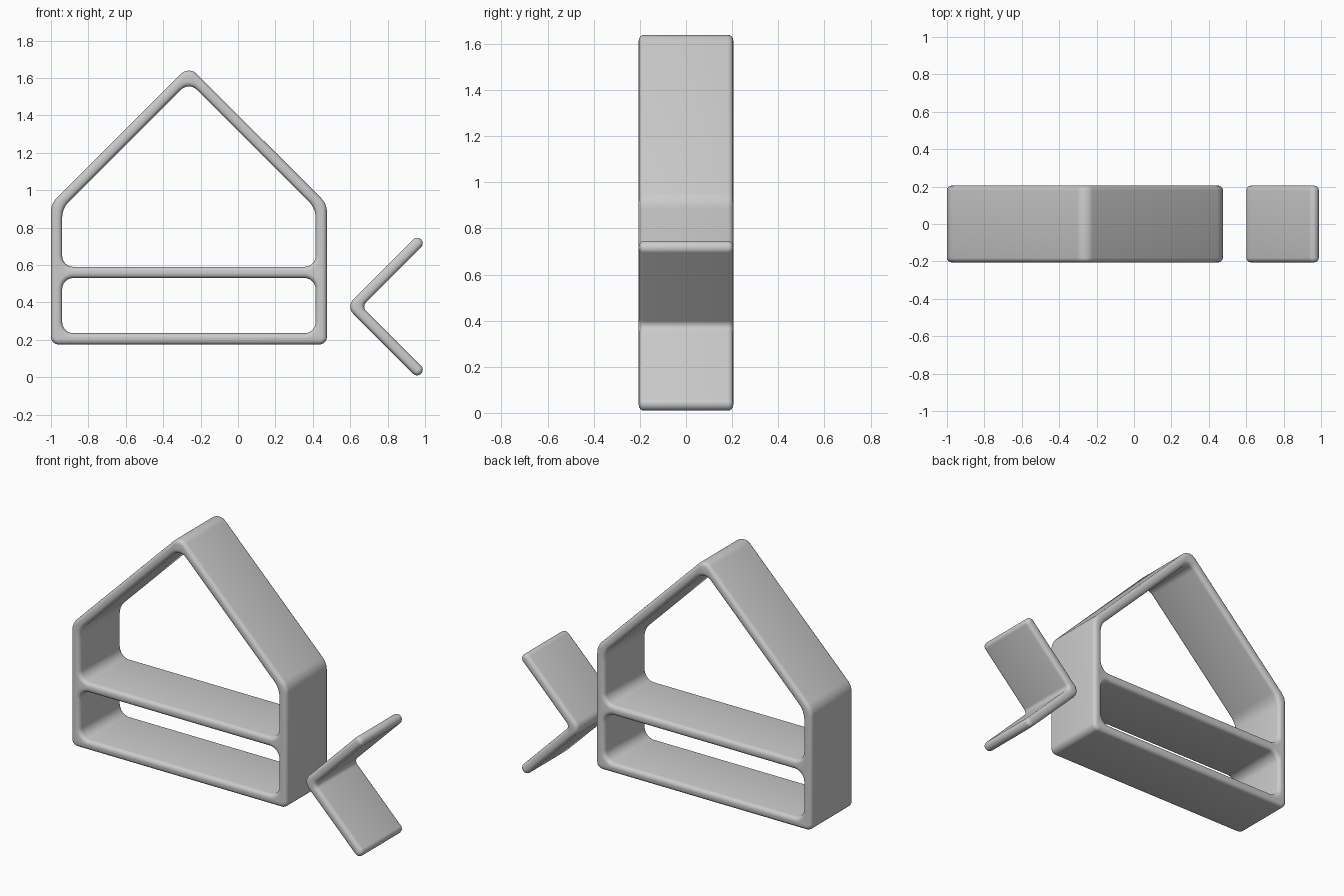
import bpy
import math
from mathutils import Vector, Matrix

if "Cube" in bpy.data.objects:
    bpy.data.objects.remove(bpy.data.objects["Cube"], do_unlink=True)

DEPTH = 0.205    # half depth along y
EDGE = 0.024     # rounding of the front and back rims
WALL = 0.06      # board thickness
DIAG = WALL * math.sqrt(2)

grey = bpy.data.materials.new("plain grey")
grey.use_nodes = True
COLOUR = (0.6, 0.6, 0.6, 1)
grey.diffuse_color = COLOUR
grey.node_tree.nodes["Principled BSDF"].inputs["Base Color"].default_value = COLOUR


def rounded(corners, steps=8):
    """Closed outline from (x, z, radius) corners, each replaced by an arc."""
    out = []
    for i, (x, z, r) in enumerate(corners):
        p = Vector((x, z))
        a = (Vector(corners[i - 1][:2]) - p).normalized()
        b = (Vector(corners[(i + 1) % len(corners)][:2]) - p).normalized()
        half = a.angle(b) / 2
        centre = p + (a + b).normalized() * r / math.sin(half)
        start = p + a * r / math.tan(half) - centre
        end = p + b * r / math.tan(half) - centre
        sweep = start.angle_signed(end)
        for k in range(steps + 1):
            t = -sweep * k / steps
            c, s = math.cos(t), math.sin(t)
            out.append(centre + Vector((c * start.x - s * start.y, s * start.x + c * start.y)))
    return out


def board(name, outlines):
    """Extrude filled outlines along y with soft rims."""
    curve = bpy.data.curves.new(name, "CURVE")
    curve.dimensions = "2D"
    curve.fill_mode = "BOTH"
    curve.extrude = DEPTH - EDGE
    curve.bevel_depth = EDGE
    curve.bevel_resolution = 3
    curve.offset = -EDGE
    for outline in outlines:
        spline = curve.splines.new("POLY")
        spline.points.add(len(outline) - 1)
        for point, co in zip(spline.points, outline):
            point.co = (co.x, co.y, 0, 1)
        spline.use_cyclic_u = True
    helper = bpy.data.objects.new(name + " profile", curve)
    bpy.context.collection.objects.link(helper)
    graph = bpy.context.evaluated_depsgraph_get()
    mesh = bpy.data.meshes.new_from_object(helper.evaluated_get(graph))
    bpy.data.objects.remove(helper, do_unlink=True)
    mesh.transform(Matrix.Rotation(math.pi / 2, 4, "X"))
    mesh.materials.clear()
    mesh.materials.append(grey)
    obj = bpy.data.objects.new(name, mesh)
    bpy.context.collection.objects.link(obj)
    bpy.ops.object.select_all(action="DESELECT")
    obj.select_set(True)
    bpy.context.view_layer.objects.active = obj
    bpy.ops.object.mode_set(mode="EDIT")
    bpy.ops.mesh.select_all(action="SELECT")
    bpy.ops.mesh.remove_doubles(threshold=0.0005)
    bpy.ops.mesh.normals_make_consistent(inside=False)
    bpy.ops.object.mode_set(mode="OBJECT")
    bpy.ops.object.shade_smooth_by_angle(angle=math.radians(40))
    return obj


# House-shaped frame with an open attic above a shelf and a long slot below
left, right, base = -1.0, 0.475, 0.175
mid = (left + right) / 2
eave, apex = 0.927, 1.664
in_l, in_r = left + WALL, right - WALL
shelf = 0.53
in_eave = eave - DIAG + WALL

outer = rounded([(left, base, 0.04), (right, base, 0.04), (right, eave, 0.1),
                 (mid, apex, 0.06), (left, eave, 0.1)])
attic = rounded([(in_l, shelf + WALL, 0.06), (in_r, shelf + WALL, 0.06),
                 (in_r, in_eave, 0.12), (mid, apex - DIAG, 0.06), (in_l, in_eave, 0.12)])
slot = rounded([(in_l, base + WALL, 0.06), (in_r, base + WALL, 0.06),
                (in_r, shelf, 0.06), (in_l, shelf, 0.06)])
board("house_frame", [outer, attic, slot])

# Loose V-shaped bracket beside the frame, pointing at it
h = WALL / 2
tip_x, tip_z, reach = 0.62, 0.3775, 0.35
diag = DIAG / 2
end = reach + h      # arm end corner, along the diagonal plus half a thickness
r = h * 0.98
bracket = rounded([(tip_x - diag, tip_z, 0.055),
                   (tip_x + end - diag, tip_z - end, r),
                   (tip_x + end, tip_z - end + diag, r),
                   (tip_x + diag, tip_z, 0.03),
                   (tip_x + end, tip_z + end - diag, r),
                   (tip_x + end - diag, tip_z + end, r)])
board("corner_bracket", [bracket])
